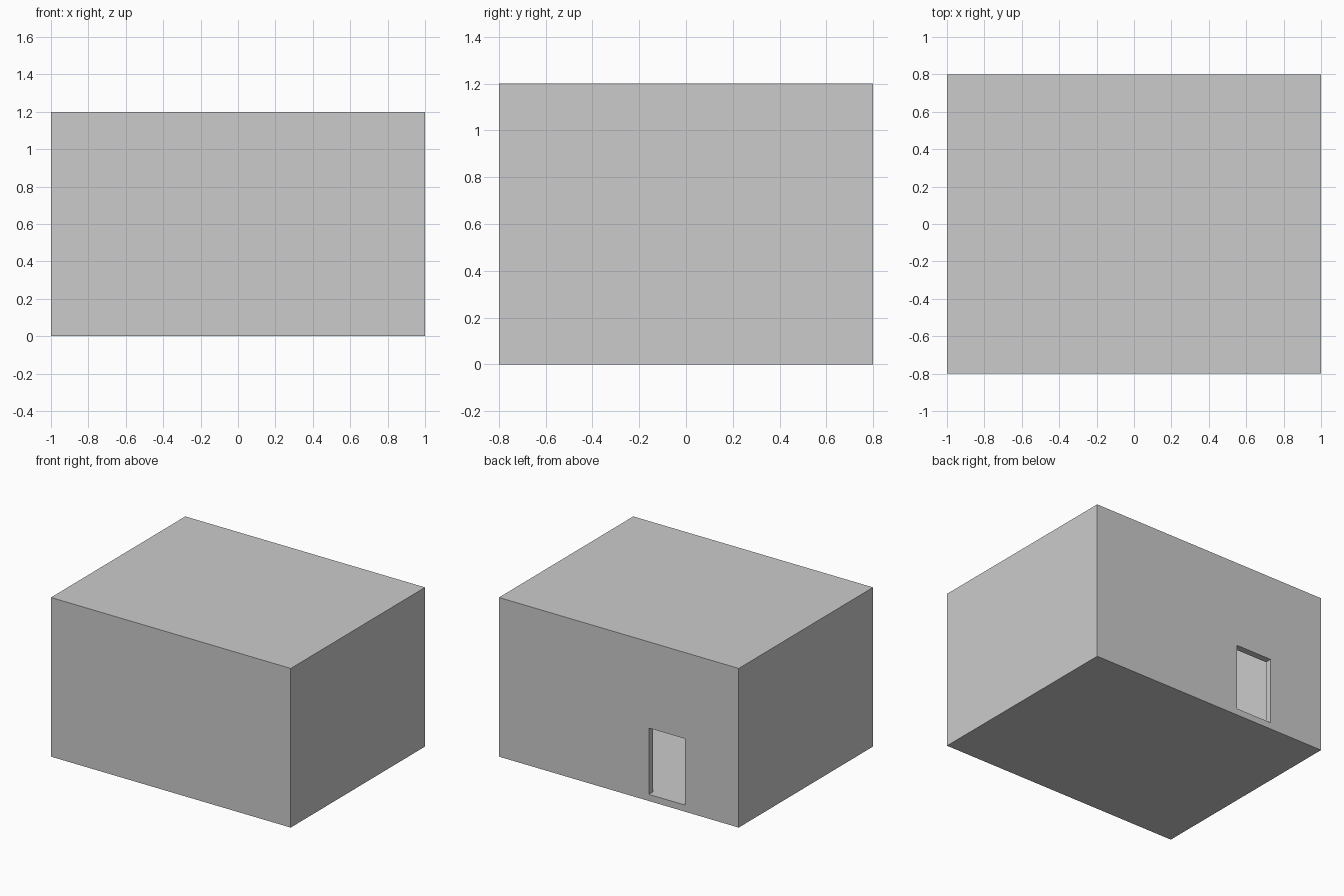
import bpy

if "Cube" in bpy.data.objects:
    bpy.data.objects.remove(bpy.data.objects["Cube"])

WALL = 0.05
LENGTH, DEPTH, HEIGHT = 2.0, 1.6, 1.2


def box(name, lo, hi):
    """Axis-aligned box between two corners."""
    bpy.ops.mesh.primitive_cube_add(
        size=1, location=[(a + b) / 2 for a, b in zip(lo, hi)])
    obj = bpy.context.object
    obj.name = name
    obj.scale = [b - a for a, b in zip(lo, hi)]
    bpy.ops.object.transform_apply(location=False, rotation=False, scale=True)
    return obj


def cut(target, cutter):
    """Subtract a hidden cutter from the target."""
    cutter.hide_render = True
    cutter.display_type = 'WIRE'
    mod = target.modifiers.new(cutter.name, 'BOOLEAN')
    mod.operation = 'DIFFERENCE'
    mod.solver = 'EXACT'
    mod.object = cutter
    bpy.context.view_layer.objects.active = target
    bpy.ops.object.modifier_apply(modifier=mod.name)
    bpy.data.objects.remove(cutter)


x, y = LENGTH / 2, DEPTH / 2

# Closed outer block
room = box("room_shell", (-x, -y, 0), (x, y, HEIGHT))

# Hollow interior with even walls, floor and ceiling
cut(room, box("interior_cutter", (-x + WALL, -y + WALL, WALL),
              (x - WALL, y - WALL, HEIGHT - WALL)))

# Doorway through the back wall, flush with the inside floor
cut(room, box("doorway_cutter", (-0.55, y - 2 * WALL, WALL),
              (-0.25, y + WALL, WALL + 0.5)))
